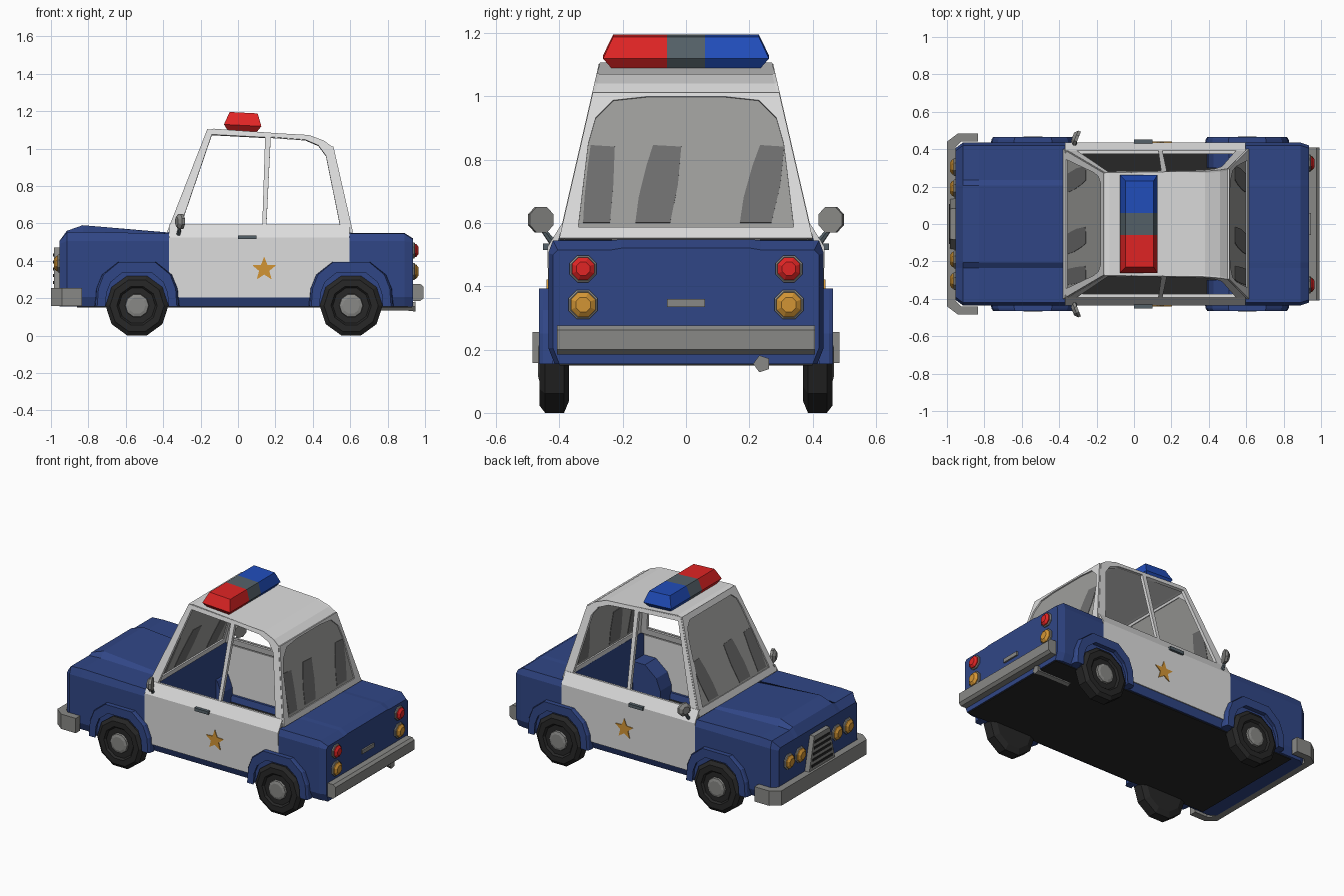
import bpy, bmesh, math
from mathutils import Vector
from mathutils.geometry import tessellate_polygon

if "Cube" in bpy.data.objects:
    bpy.data.objects.remove(bpy.data.objects["Cube"])


def mat(name, r, g, b):
    m = bpy.data.materials.new(name)
    m.diffuse_color = (r, g, b, 1)
    m.use_nodes = True
    m.node_tree.nodes["Principled BSDF"].inputs["Base Color"].default_value = m.diffuse_color
    return m


BLUE = mat("body_blue", .03, .062, .24)
WHITE = mat("body_white", .72, .72, .72)
BLACK = mat("rubber_black", .02, .02, .02)
RED = mat("lamp_red", .75, .018, .018)
GOLD = mat("gold", .65, .30, .035)
BARBLUE = mat("beacon_blue", .015, .075, .50)
METAL = mat("metal_grey", .25, .25, .24)
GLASS = mat("glass_grey", .34, .34, .33)
STREAK = mat("glass_streak", .16, .16, .16)
SLATE = mat("slate", .09, .12, .14)


def finish(name, bm, m):
    bmesh.ops.recalc_face_normals(bm, faces=bm.faces)
    me = bpy.data.meshes.new(name)
    bm.to_mesh(me)
    bm.free()
    me.materials.append(m)
    ob = bpy.data.objects.new(name, me)
    bpy.context.collection.objects.link(ob)
    return ob


def loft(name, rings, m):
    """Join closed rings of 3D points into a capped solid."""
    bm = bmesh.new()
    vs = [[bm.verts.new(p) for p in r] for r in rings]
    n = len(rings[0])
    for a, b in zip(vs, vs[1:]):
        for i in range(n):
            j = (i + 1) % n
            bm.faces.new((a[i], a[j], b[j], b[i]))
    bm.faces.new(vs[0])
    bm.faces.new(vs[-1])
    return finish(name, bm, m)


def box(name, x, y, z, m):
    return loft(name, [[(x[0], y[0], k), (x[1], y[0], k), (x[1], y[1], k), (x[0], y[1], k)] for k in z], m)


def lathe(name, prof, loc, axis, n, m, phase=0.0):
    """Turn (radius, height) pairs about an axis through loc."""
    axis = Vector(axis).normalized()
    u = axis.cross(Vector((0, 0, 1))).normalized()
    v = u.cross(axis)
    ang = [phase + 2 * math.pi * i / n for i in range(n)]
    return loft(name, [[Vector(loc) + axis * h + (u * math.cos(a) + v * math.sin(a)) * r for a in ang]
                       for r, h in prof], m)


def sheet(name, loops, fn, thick, m):
    """Flat outline with holes, mapped into 3D by fn and thickened."""
    pts = [p for lp in loops for p in lp]
    bm = bmesh.new()
    vs = [bm.verts.new(fn(*p)) for p in pts]
    for t in tessellate_polygon([[Vector((p[0], p[1], 0)) for p in lp] for lp in loops]):
        bm.faces.new([vs[i] for i in t])
    ob = finish(name, bm, m)
    mod = ob.modifiers.new("thickness", 'SOLIDIFY')
    mod.thickness, mod.offset = thick, 0
    return ob


def mirror_loop(half):
    return half + [(-y, z) for y, z in reversed(half)]


def half_width(z):
    return .40 - (z - .55) * .23


# Front and rear body blocks: sections of (x, side, shoulder, outer top, centre top)
def body(name, sections):
    rings = []
    for x, w, sh, to, tc in sections:
        half = [(w - .02, .155), (w, .205), (w, sh), (w - .015, to), (.235, to), (.205, tc)]
        rings.append([(x, y, z) for y, z in mirror_loop(half)])
    return loft(name, rings, BLUE)


body("front_body", [(-.955, .405, .49, .505, .505), (-.915, .435, .505, .55, .56),
                    (-.83, .435, .505, .555, .59), (-.37, .435, .505, .545, .551)])
body("rear_body", [(.595, .435, .505, .545, .548), (.89, .435, .505, .545, .548),
                   (.935, .42, .50, .515, .52)])
box("floor", (-.86, .93), (-.40, .40), (.15, .165), BLACK)

# Cabin roof
profile = [(-.155, 1.10), (-.13, 1.106), (.38, 1.07), (.46, 1.04), (.50, 1.01)]
loft("roof", [[(x, -half_width(z), z), (x, half_width(z), z),
               (x - .01, half_width(z), z - .028), (x - .01, -half_width(z), z - .028)]
              for x, z in profile], WHITE)

# Windscreen and rear window, each a white frame with glass and dark streaks
def front_map(y, z):
    return (-.37 + (z - .55) * .215 / .55, y, z)


def rear_map(y, z):
    return (.605 - (z - .55) * .105 / .46, y, z)


def streak(y0, y1, lean):
    return [(y0, .60), (y1, .60), (y1 + lean * .7, .72), (y1 + lean, .84), (y0 + lean * 1.6, .845),
            (y0 + lean, .78), (y0 + lean * .3, .68)]


windows = [("windscreen", front_map, 1.10,
            [(.345, .59), (.275, .97), (.255, 1.03), (.215, 1.065)]),
           ("rear_window", rear_map, 1.01,
            [(.34, .585), (.308, .85), (.285, .93), (.23, .985), (.12, .997)])]
for name, fn, top, half in windows:
    outer = mirror_loop([(half_width(.55), .55), (half_width(top), top)])
    hole = mirror_loop(half)
    sheet(name + "_frame", [outer, hole], fn, .02, WHITE)
    sheet(name + "_glass", [hole], fn, .004, GLASS)
    for i, (a, b, c) in enumerate([(-.325, -.24, .015), (-.16, -.05, .035), (.17, .27, .04)]):
        sheet(name + "_streak_%d" % i, [streak(a, b, c)], fn, .009, STREAK)

# Light bar in three colours, following the roof slope
for name, a, b, m in [("beacon_red", -1, -.06, RED), ("beacon_middle", -.06, .06, SLATE),
                      ("beacon_blue", .06, 1, BARBLUE)]:
    rings = []
    for x0, x1, w, z in [(-.055, .10, .235, 1.093), (-.075, .125, .262, 1.125), (-.045, .105, .23, 1.193)]:
        y0, y1 = max(a, -w), min(b, w)
        rings.append([(x, y, z - .05 * x) for x, y in ((x0, y0), (x1, y0), (x1, y1), (x0, y1))])
    loft(name, rings, m)

# Parts on both sides
arch = [(-.222, .155), (-.215, .25), (-.185, .325), (-.10, .393),
        (.10, .393), (.185, .325), (.215, .25), (.222, .155)]
for s, side in ((-1, "right"), (1, "left")):
    # Doors, sill and side window frame
    for part, pts, m in [("door", [(.435, .203), (.437, .525), (.394, .595), (.38, .595), (.415, .52), (.415, .203)], WHITE),
                         ("sill", [(.41, .155), (.43, .205), (.40, .205), (.39, .155)], BLUE)]:
        loft(side + "_" + part, [[(x, s * y, z) for y, z in pts] for x in (-.37, .597)], m)
    sheet(side + "_window_frame",
          [[(-.37, .55), (-.155, 1.10), (.38, 1.07), (.46, 1.04), (.50, 1.01), (.605, .55)],
           [(-.305, .59), (-.14, 1.073), (.145, 1.058), (.13, .59)],
           [(.152, .59), (.175, 1.06), (.36, 1.045), (.43, 1.015), (.47, .96), (.545, .59)]],
          lambda x, z: (x, s * (half_width(z) - .008), z), .02, WHITE)
    # Door handle, star badge, mirror
    box(side + "_door_handle", (0, .10), sorted((s * .43, s * .452)), (.515, .535), SLATE)
    star = [(.14 + r * math.sin(i * math.pi / 5), .355 + r * math.cos(i * math.pi / 5))
            for i in range(10) for r in [(.067, .029)[i % 2]]]
    loft(side + "_star", [[(x, s * y, z) for x, z in star] for y in (.433, .441)], GOLD)
    stem = Vector((.01, s * .045, .06))
    lathe(side + "_mirror_stem", [(.012, 0), (.008, stem.length)], (-.32, s * .415, .53), stem, 6, SLATE)
    lathe(side + "_mirror", [(.025, -.02), (.044, -.004), (.044, .012), (.036, .012)],
          (-.31, s * .46, .61), (1, -s * .4, 0), 8, METAL, math.pi / 8)
    # Wheels with housings and flared arches
    for cx, end in ((-.54, "front"), (.605, "rear")):
        name = end + "_" + side
        loft(name + "_wheel_housing", [[(cx + x * .97, s * y, z) for x, z in arch] for y in (.30, .437)], BLUE)
        inner = [(x * .79, .155 + (z - .155) * .77) for x, z in reversed(arch)]
        loft(name + "_arch", [[(cx + x * k, s * y, z) for x, z in arch + inner]
                              for y, k in ((.42, 1.02), (.452, 1.0), (.465, .96))], BLUE)
        lathe(name + "_tyre", [(.13, .37), (.168, .385), (.168, .445), (.145, .462), (.108, .462), (.098, .45)],
              (cx, 0, .16), (0, s, 0), 10, BLACK)
        lathe(name + "_hub", [(.066, .44), (.062, .463), (.045, .468)], (cx, 0, .16), (0, s, 0), 10, METAL)
    # Lamps
    for name, d, y, z, r, m in [("brake_lamp", 1, .325, .455, .046, RED), ("rear_signal", 1, .325, .342, .05, GOLD),
                                ("outer_headlamp", -1, .305, .385, .052, GOLD),
                                ("inner_headlamp", -1, .19, .385, .052, GOLD)]:
        x = .93 if d > 0 else -.95
        lathe(side + "_" + name + "_rim", [(r, -.02), (r, .012), (r * .88, .016)],
              (x, s * y, z), (d, 0, 0), 8, METAL, math.pi / 8)
        lathe(side + "_" + name, [(r * .84, 0), (r * .84, .022), (r * .5, .034)],
              (x, s * y, z), (d, 0, 0), 8, m, math.pi / 8)

# Wrap-around front bumper
path = [(-.835, .485, -.835, .44), (-.94, .485, -.925, .44), (-1, .44, -.955, .41)]
path += [(a, -b, c, -d) for a, b, c, d in reversed(path)]
loft("front_bumper", [[(a, b, .158), (a, b, .255), (c, d, .255), (c, d, .158)] for a, b, c, d in path], METAL)

# Rear bumper with bevelled edges, number plate bar, exhaust
loft("rear_bumper", [[(x, y, z) for x, z in ((.92, .185), (.975, .185), (.992, .20), (.992, .262), (.975, .276), (.92, .276))]
                     for y in (-.408, .408)], METAL)
box("boot_handle", (.93, .945), (-.06, .06), (.335, .36), METAL)
lathe("exhaust", [(.022, 0), (.022, .2), (.028, .25)], (.70, .24, .155), (1, 0, 0), 5, METAL)

# Grille with dark slots
def grille_y(z):
    return .14 - (z - .25) * .25


loft("grille", [[(x, y * k, z) for y, z in mirror_loop([(grille_y(.25), .25), (grille_y(.47), .47)])]
                for x, k in ((-.94, 1), (-.985, .95))], METAL)
for i in range(5):
    z = .275 + i * .037
    w = grille_y(z) * .8
    box("grille_slot_%d" % i, (-.989, -.983), (-w, w), (z, z + .016), BLACK)
